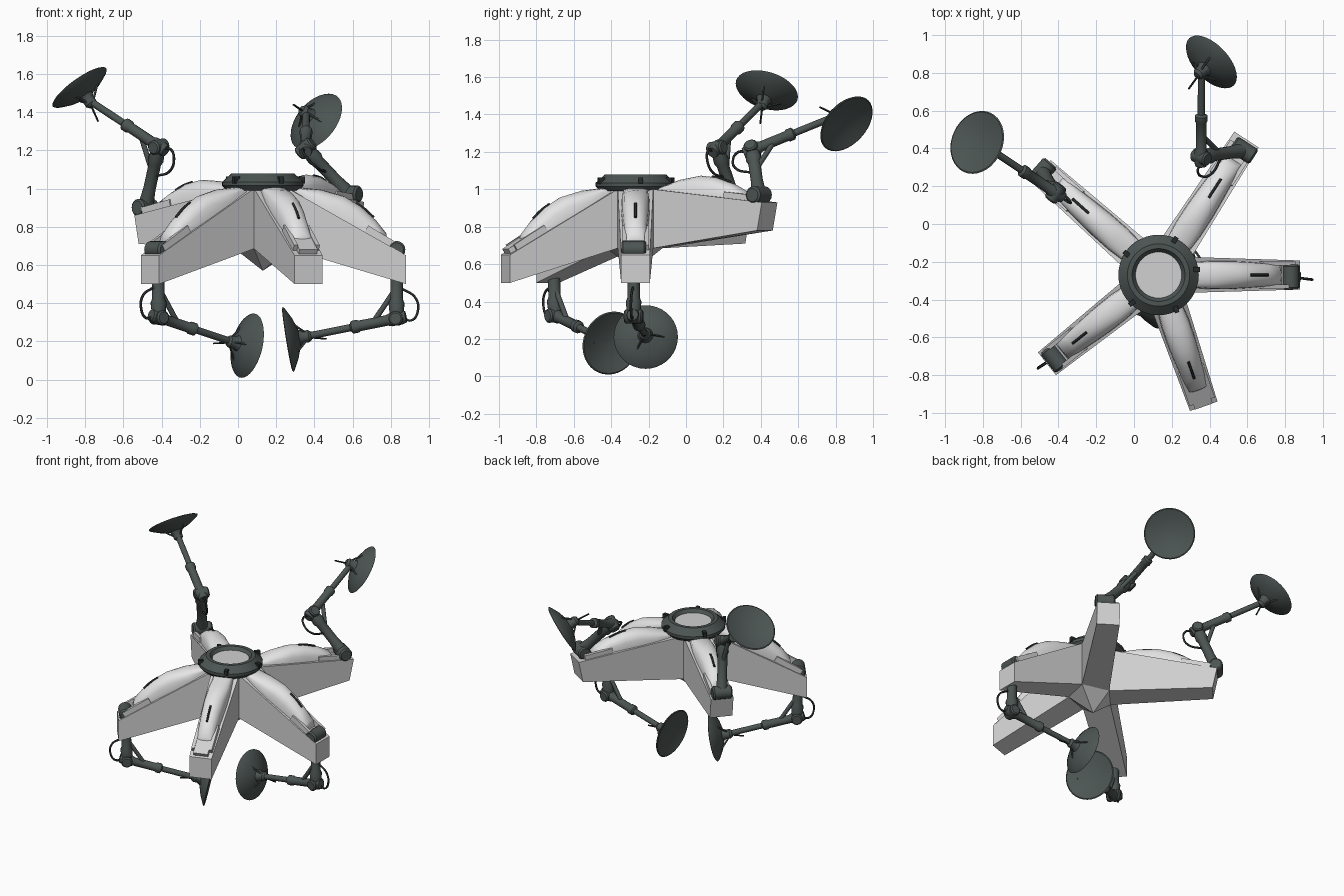
import bpy, bmesh, math
from mathutils import Vector, Matrix

if "Cube" in bpy.data.objects:
    bpy.data.objects.remove(bpy.data.objects["Cube"])

V = Vector


def material(name, rgb):
    m = bpy.data.materials.new(name)
    m.diffuse_color = (*rgb, 1)
    m.use_nodes = True
    m.node_tree.nodes["Principled BSDF"].inputs["Base Color"].default_value = m.diffuse_color
    return m


SHELL = material("pale shell", (0.64, 0.64, 0.64))
HOOD = material("white hood", (0.78, 0.78, 0.78))
DARK = material("dark green grey", (0.072, 0.09, 0.086))
CABLE = material("black cable", (0.02, 0.024, 0.024))


def finish(bm, name, mat, smooth=None):
    bmesh.ops.recalc_face_normals(bm, faces=bm.faces)
    me = bpy.data.meshes.new(name)
    bm.to_mesh(me)
    bm.free()
    me.materials.append(mat)
    ob = bpy.data.objects.new(name, me)
    bpy.context.collection.objects.link(ob)
    if smooth:
        bpy.ops.object.select_all(action='DESELECT')
        ob.select_set(True)
        bpy.context.view_layer.objects.active = ob
        bpy.ops.object.shade_smooth_by_angle(angle=math.radians(smooth))
    return ob


def loft(name, rings, mat, smooth=35, caps=True):
    """Skin a list of closed point rings."""
    bm = bmesh.new()
    vs = [[bm.verts.new(p) for p in ring] for ring in rings]
    n = len(vs[0])
    for a, b in zip(vs, vs[1:]):
        for i in range(n):
            bm.faces.new((a[i], a[(i + 1) % n], b[(i + 1) % n], b[i]))
    if caps:
        bm.faces.new(vs[0])
        bm.faces.new(vs[-1])
    return finish(bm, name, mat, smooth)


def lathe(name, profile, origin, axis, mat, n=16):
    """Revolve (radius, height) points about an axis through origin."""
    q = V(axis).to_track_quat('Z', 'Y')
    rings = [[V(origin) + q @ V((r * math.cos(i * math.tau / n), r * math.sin(i * math.tau / n), z))
              for i in range(n)] for r, z in profile]
    return loft(name, rings, mat)


def rod(name, a, b, r1, r2, mat=DARK, n=12):
    a, b = V(a), V(b)
    return lathe(name, [(r1, 0), (r2, (b - a).length)], a, b - a, mat, n)


def box(name, center, size, axes, mat):
    bm = bmesh.new()
    rot = Matrix(axes).transposed().to_4x4()
    bmesh.ops.create_cube(bm, size=1, matrix=Matrix.Translation(center) @ rot @ Matrix.Diagonal((*size, 1)))
    return finish(bm, name, mat)


def cable(name, points, radius, mat=CABLE):
    cu = bpy.data.curves.new(name, 'CURVE')
    cu.dimensions = '3D'
    cu.bevel_depth = radius
    cu.bevel_resolution = 1
    cu.use_fill_caps = True
    sp = cu.splines.new('BEZIER')
    sp.bezier_points.add(len(points) - 1)
    for bp, p in zip(sp.bezier_points, points):
        bp.co = p
        bp.handle_left_type = bp.handle_right_type = 'AUTO'
    cu.materials.append(mat)
    bpy.context.collection.objects.link(bpy.data.objects.new(name, cu))


# Star body: arms as (name, angle, reach, top height of tip)
C = V((0.13, -0.27, 0))
ARMS = [("right", 0, 0.75, 0.65), ("back_right", 57, 0.855, 0.93), ("back_left", 138.5, 0.83, 0.86),
        ("front_left", 218.5, 0.755, 0.65), ("front", 289, 0.735, 0.65)]


def polar(deg, r, z):
    a = math.radians(deg)
    return C + V((math.cos(a) * r, math.sin(a) * r, z))


bm = bmesh.new()
top_c, low_c = bm.verts.new(polar(0, 0, 1.0)), bm.verts.new(polar(0, 0, 0.57))
notch = []
for i, arm in enumerate(ARMS):
    nxt = ARMS[(i + 1) % 5][1] + (360 if i == 4 else 0)
    half = (nxt - arm[1]) / 2
    r = 0.095 / math.sin(math.radians(half))
    notch.append([bm.verts.new(polar(arm[1] + half, r, z)) for z in (1.0, 0.685)])
for i, (nm, ang, reach, ztip) in enumerate(ARMS):
    t = polar(ang + 90, 1, 0) - C
    lean = 0.03 if ztip > 0.7 else 0
    tips = [[bm.verts.new(polar(ang, reach - d, z) + t * s * 0.077)
             for d, z in ((0, ztip), (lean, ztip - 0.15))] for s in (1, -1)]
    (la, lb), (ra, rb) = tips
    (na, nb), (pa, pb) = notch[i], notch[i - 1]
    for f in ((top_c, pa, na), (pa, ra, la, na), (low_c, pb, nb), (pb, rb, lb, nb),
              (na, la, lb, nb), (pa, ra, rb, pb), (la, lb, rb, ra)):
        bm.faces.new(f)
finish(bm, "star_body", SHELL)

# Hood, rails and slot on top of every arm
STATIONS = [(0.0, 0.01, 0.065), (0.12, 0.065, 0.075), (0.24, 0.098, 0.075), (0.34, 0.098, 0.07),
            (0.45, 0.075, 0.062), (0.53, 0.045, 0.058), (0.56, 0.005, 0.055)]
for nm, ang, reach, ztip in ARMS:
    start, end = polar(ang, 0.17, 1.0), polar(ang, reach, ztip)
    S = (end - start).normalized()
    T = (polar(ang + 90, 1, 0) - C).normalized()
    N = S.cross(T)
    L = (end - start).length

    def at(s, t, h):
        return start + S * s + T * t + N * h

    rings = []
    for s, h, w in STATIONS:
        ring = [at(s, w * math.cos(a), max(h * math.sin(a) ** 0.7, 0))
                for a in [math.pi * k / 10 for k in range(10)]] + [at(s, -w, 0)]
        rings.append(ring + [at(s, -w, -0.03), at(s, w, -0.03)])
    loft(nm + "_hood", rings, HOOD, 40)
    for side in (1, -1):
        box(nm + "_tip_rail", at(L - 0.15, side * 0.06, 0.012), (0.2, 0.022, 0.04), (S, T, N), SHELL)
    cable(nm + "_slot", [at(0.31, 0, 0.1), at(0.37, 0, 0.096), at(0.43, 0, 0.083)], 0.007)
    box(nm + "_hub_clamp", polar(ang + 8, 0.205, 1.045), (0.035, 0.025, 0.035),
        (polar(ang, 1, 0) - C, T, V((0, 0, 1))), CABLE)
    if nm == "front":
        box("front_tip_cap", at(L - 0.08, 0, 0.012), (0.13, 0.1, 0.03), (S, T, N), SHELL)

# Central hub ring and plate
lathe("hub_ring", [(0.19, 0.99), (0.213, 1.015), (0.213, 1.035), (0.165, 1.078), (0.14, 1.078), (0.12, 1.05),
                   (0.12, 0.99)], C, (0, 0, 1), DARK, 40)
lathe("hub_plate", [(0.122, 1.0), (0.122, 1.056)], C, (0, 0, 1), SHELL, 40)

# Jointed legs: name, arm angle, shoulder, elbow, dish centre, dish facing
LEGS = [
    ("right", 0, (0.83, -0.28, 0.68), (0.83, -0.28, 0.32), (0.262, -0.215, 0.21), (-0.98, 0.04, -0.16)),
    ("front_left", 218.5, (-0.42, -0.71, 0.68), (-0.415, -0.70, 0.325), (0.05, -0.40, 0.178), (0.86, 0.45, -0.2)),
    ("back_left", 138.5, (-0.485, 0.275, 0.90), (-0.415, 0.165, 1.22), (-0.83, 0.432, 1.53), (-0.56, 0.25, 0.78)),
    ("back_right", 57, (0.58, 0.39, 0.97), (0.355, 0.355, 1.21), (0.41, 0.858, 1.35), (0.62, 0.58, -0.52)),
]
DISH = [(0.012, -0.066), (0.045, -0.06), (0.11, -0.037), (0.165, -0.008), (0.172, 0), (0.165, 0.004),
        (0.11, -0.016), (0.05, -0.028), (0.004, -0.031)]
for nm, ang, sh, el, dc, n in LEGS:
    sh, el, dc, n = V(sh), V(el), V(dc), V(n).normalized()
    T = polar(ang + 90, 1, 0) - C
    lathe(nm + "_shoulder_drum", [(0.036, -0.066), (0.046, -0.056), (0.046, 0.056), (0.036, 0.066)], sh, T, DARK)
    wrist = dc - n * 0.085
    fore, up = (wrist - el), (el - sh)
    f, u = fore.normalized(), up.normalized()
    axis = f.cross(u).normalized()
    # upper leg, elbow and two-stage forearm
    ln = up.length
    lathe(nm + "_upper_leg", [(0.042, 0), (0.033, ln * 0.3), (0.033, ln * 0.72), (0.042, ln * 0.78),
                              (0.034, ln)], sh, u, DARK)
    lathe(nm + "_elbow", [(0.03, -0.05), (0.038, -0.042), (0.038, 0.042), (0.03, 0.05)], el, axis, DARK)
    fl = fore.length
    lathe(nm + "_forearm", [(0.03, -0.05), (0.036, -0.03), (0.036, 0.03), (0.028, 0.05), (0.028, fl * 0.4),
                            (0.034, fl * 0.42), (0.034, fl * 0.48), (0.019, fl * 0.5), (0.019, fl)], el, f, DARK)
    rod(nm + "_piston", el - u * ln * 0.38 + f * 0.02, el + f * fl * 0.26, 0.014, 0.014)
    # wrist and dish
    lathe(nm + "_wrist", [(0.02, -0.04), (0.032, -0.025), (0.032, 0.005), (0.042, 0.025), (0.03, 0.04)],
          wrist, n, DARK)
    lathe(nm + "_dish", DISH, dc, n, DARK, 36)
    # thin feelers around the wrist
    side = n.cross(axis).normalized()
    for k in range(3):
        a = math.tau * k / 3 + 0.5
        d = side * math.cos(a) + axis * math.sin(a)
        rod(nm + "_brace", wrist - n * 0.015 + d * 0.02, dc - n * 0.03 + d * 0.1, 0.006, 0.006, DARK, 6)
    down = V((0, 0, -1)) if sh.z < 0.8 else side
    rod(nm + "_feeler", wrist, wrist - n * 0.12 + down * 0.03, 0.006, 0.005, CABLE, 6)
    # hose looping behind the elbow
    cable(nm + "_hose", [el - u * 0.15 - f * 0.03, el - u * 0.09 - f * 0.1, el - u * 0.02 - f * 0.115,
                         el + u * 0.025 - f * 0.08, el - f * 0.03], 0.007)
